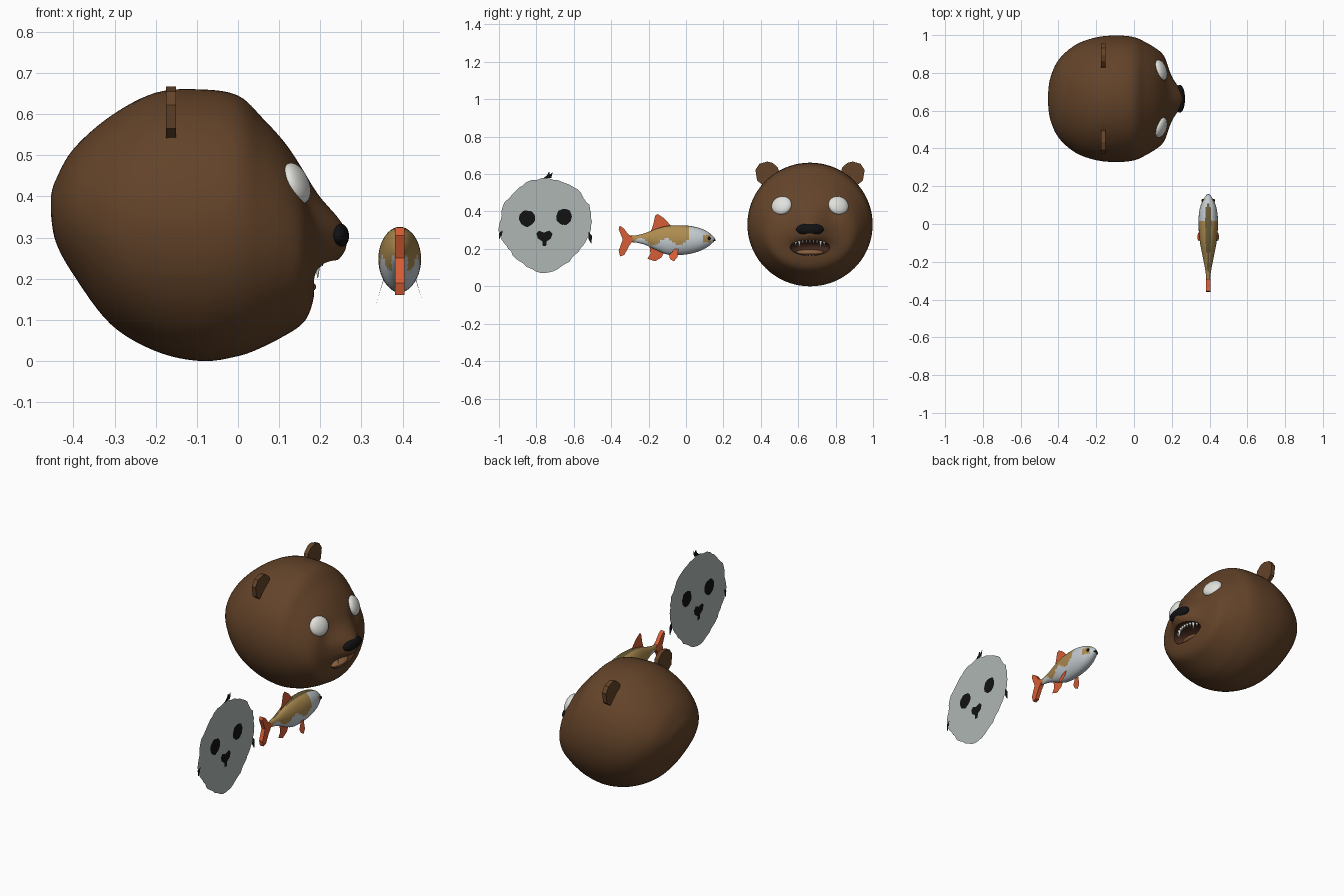
import bpy, bmesh, math, random
from mathutils import Matrix, Vector

if "Cube" in bpy.data.objects:
    bpy.data.objects.remove(bpy.data.objects["Cube"])

random.seed(4)


def mat(name, r, g, b):
    m = bpy.data.materials.new(name)
    m.diffuse_color = (r, g, b, 1)
    m.use_nodes = True
    m.node_tree.nodes["Principled BSDF"].inputs["Base Color"].default_value = m.diffuse_color
    return m


BROWN = mat("brown fur", .125, .056, .022)
MOUTH = mat("mouth brown", .06, .022, .012)
TONGUE = mat("tongue tan", .26, .12, .05)
BLACK = mat("black", .006, .006, .007)
WHITE = mat("white", .75, .75, .72)
GREY = mat("seal grey", .42, .47, .45)
SILVER = mat("fish silver", .55, .6, .63)
GOLD = mat("fish gold", .42, .26, .08)
OLIVE = mat("fish olive", .13, .10, .035)
RED = mat("fin red", .68, .11, .035)


def finish(name, bm, mats, smooth=True):
    me = bpy.data.meshes.new(name)
    bm.to_mesh(me)
    bm.free()
    for m in mats:
        me.materials.append(m)
    if smooth:
        me.shade_smooth()
        me.set_sharp_from_angle(angle=math.radians(40))
    ob = bpy.data.objects.new(name, me)
    bpy.context.collection.objects.link(ob)
    return ob


def spline(pts, n, closed=False):
    """Catmull-Rom points through tuples of any size."""
    out, k = [], len(pts)
    get = (lambda i: pts[i % k]) if closed else (lambda i: pts[min(max(i, 0), k - 1)])
    for i in range(k if closed else k - 1):
        for s in range(n):
            t = s / n
            out.append(tuple(.5 * (2 * b + (c - a) * t + (2 * a - 5 * b + 4 * c - d) * t * t
                                   + (3 * b - a - 3 * c + d) * t ** 3)
                             for a, b, c, d in zip(get(i - 1), get(i), get(i + 1), get(i + 2))))
    return out if closed else out + [pts[-1]]


def loft(sections, n, seg, place):
    """Elliptical rings from (along, bottom z, top z, half width)."""
    bm = bmesh.new()
    rings = []
    for t, zb, zt, hw in spline(sections, n):
        ring = []
        for j in range(seg):
            a = 2 * math.pi * j / seg
            ring.append(bm.verts.new(place(t, hw * math.cos(a),
                                           (zb + zt) / 2 + (zt - zb) / 2 * math.sin(a))))
        rings.append(ring)
    for r0, r1 in zip(rings, rings[1:]):
        for j in range(seg):
            k = (j + 1) % seg
            bm.faces.new((r0[j], r0[k], r1[k], r1[j]))
    bm.faces.new(rings[0])
    bm.faces.new(rings[-1])
    bmesh.ops.recalc_face_normals(bm, faces=bm.faces)
    return bm


def ellipsoid(name, loc, rad, mats, facing=None):
    bm = bmesh.new()
    rot = Vector(facing).to_track_quat('X', 'Z').to_matrix().to_4x4() if facing else Matrix()
    m = Matrix.Translation(loc) @ rot @ Matrix.Diagonal((*rad, 1))
    bmesh.ops.create_uvsphere(bm, u_segments=28, v_segments=18, radius=1, matrix=m)
    return finish(name, bm, mats)


def plate(name, rows, m, thick=0.0):
    """Flat panel from (x, y, z) outline, optionally thickened along x."""
    bm = bmesh.new()
    f = bm.faces.new([bm.verts.new(p) for p in rows])
    if thick:
        g = bmesh.ops.extrude_face_region(bm, geom=[f])
        bmesh.ops.translate(bm, vec=(thick, 0, 0),
                            verts=[v for v in g["geom"] if isinstance(v, bmesh.types.BMVert)])
        bmesh.ops.recalc_face_normals(bm, faces=bm.faces)
    return finish(name, bm, [m], False)


# ---------------- bear head, facing +x ----------------
CY = .663


def head_point(x, dy, z):
    if x > 0:
        # muzzle bulge with a steep underside, and shallow eye sockets
        d = z - .305
        fall = (d / .084) ** 2 if d > 0 else (d / .078) ** 4
        x += .075 * math.exp(-fall - (dy / .095) ** 2)
        x -= .012 * math.exp(-((abs(dy) - .12) / .05) ** 2 - ((z - .39) / .05) ** 2)
    return x, CY + dy, z


head = finish("bear_head", loft([
    (-.455, .36, .40, .03), (-.443, .29, .44, .11), (-.40, .21, .515, .205), (-.31, .09, .595, .285),
    (-.2, .024, .652, .325), (-.09, 0, .66, .335), (0, .012, .645, .326), (.06, .034, .59, .30),
    (.114, .062, .53, .268), (.15, .085, .475, .238), (.17, .11, .43, .20), (.183, .15, .37, .14),
    (.188, .2, .31, .07), (.189, .25, .27, .012)], 6, 80, head_point), [BROWN, MOUTH])

# open mouth
cutter = ellipsoid("mouth_cutter", (.2, CY, .207), (.085, .108, .044), [BROWN, MOUTH])
for p in cutter.data.polygons:
    p.material_index = 1
cutter.hide_render = True
mod = head.modifiers.new("mouth", 'BOOLEAN')
mod.operation, mod.solver, mod.object = 'DIFFERENCE', 'EXACT', cutter
bpy.context.view_layer.objects.active = head
bpy.ops.object.modifier_apply(modifier="mouth")
bpy.data.objects.remove(cutter)
head.data.set_sharp_from_angle(angle=math.radians(40))

ellipsoid("tongue", (.145, CY, .18), (.045, .078, .018), [TONGUE])
ellipsoid("nose", (.243, CY, .304), (.027, .074, .032), [BLACK])

# teeth: upper row with long fangs, lower row
bm = bmesh.new()
for i in range(-4, 5):
    dy = i * .019
    edge = .044 * math.sqrt(1 - (dy / .108) ** 2)
    fang = abs(i) == 3
    for up, size in ((1, .046 if fang else .024), (-1, .028 if fang else .014)):
        x = (.205 if up > 0 else .172) - 3.5 * dy * dy
        z = .207 + up * (edge - size / 2 + .004)
        m = Matrix.Translation((x, CY + dy, z))
        if up > 0:
            m = m @ Matrix.Rotation(math.pi, 4, 'X')
        bmesh.ops.create_cone(bm, cap_ends=True, segments=10, radius1=.0095, radius2=.001,
                              depth=size, matrix=m)
finish("teeth", bm, [WHITE])

# eyes and ears, mirrored across the head
for s, side in ((-1, "right"), (1, "left")):
    n = Vector((.85, .3 * s, .36)).normalized()
    c = Vector((.142, CY + .152 * s, .432))
    ellipsoid("eye_" + side, c, (.026, .056, .052), [WHITE], n)
    ellipsoid("pupil_" + side, c + n * .021 + Vector((.002, -.004 * s, -.014)),
              (.007, .017, .022), [BLACK], n)
    outline = [(-.175, CY + s * y, z) for y, z in (
        (.165, .61), (.172, .636), (.2, .66), (.228, .667), (.27, .655), (.292, .622),
        (.283, .565), (.25, .54), (.2, .54))]
    plate("ear_" + side, outline, BROWN, .024)

# ---------------- fish, nose toward +y ----------------
FX = .393
fish = finish("fish_body", loft([
    (-.31, .236, .27, .009), (-.27, .234, .272, .012), (-.22, .222, .284, .02), (-.15, .19, .31, .034),
    (-.09, .168, .324, .045), (0, .17, .325, .052), (.07, .187, .312, .047), (.115, .21, .292, .034),
    (.14, .23, .272, .02), (.155, .245, .256, .005)], 5, 40,
    lambda t, w, z: (FX + w, t, z)), [SILVER, GOLD, OLIVE])
for p in fish.data.polygons:
    x, y, z = p.center
    if p.normal.z > .88 and y > -.25:
        p.material_index = 2
    elif (y < .02 and z > .238 + .02 * math.sin(y * 45)) or (.095 < y < .13 and .235 < z < .275):
        p.material_index = 1

plate("tail_fin", [(FX - .011, y, z) for y, z in (
    (-.285, .262), (-.31, .28), (-.335, .312), (-.355, .324), (-.36, .305), (-.338, .25),
    (-.36, .19), (-.352, .16), (-.33, .167), (-.305, .215), (-.285, .243))], RED, .022)
plate("dorsal_fin", [(FX, y, z) for y, z in (
    (-.19, .288), (-.175, .33), (-.165, .378), (-.15, .386), (-.115, .362), (-.075, .318))], RED)
plate("anal_fin", [(FX, y, z) for y, z in (
    (-.115, .185), (-.13, .155), (-.165, .134), (-.205, .147), (-.19, .175), (-.195, .215))], RED)
for s in (-1, 1):
    plate("side_fin", [(FX + s * w, y, z) for w, y, z in (
        (.038, -.04, .205), (.052, -.045, .155), (.058, -.065, .134),
        (.055, -.085, .145), (.049, -.09, .165), (.038, -.06, .2))], RED)
    ellipsoid("fish_eye", (FX + s * .03, .124, .256), (.006, .009, .009), [BLACK])
ellipsoid("fish_mouth", (FX, .149, .246), (.013, .009, .005), [BLACK])

# ---------------- flat seal face ----------------
SX = .453
px = [(.02, .58), (-.06, .57), (-.14, .53), (-.215, .45), (-.24, .36), (-.245, .28), (-.2, .2),
      (-.12, .12), (0, .07), (.11, .118), (.19, .2), (.243, .29), (.246, .38), (.225, .45), (.15, .535)]
edge = [((y * k) - .752, .33 + (z - .33) * k) for y, z in spline(px, 5, True)
        for k in [random.uniform(.975, 1.015)]]
plate("seal_face", [(SX, y, z) for y, z in edge], GREY)


def blob(cy, cz, ry, rz):
    return [(cy + ry * k * math.cos(a), cz + rz * k * math.sin(a))
            for a in [math.tau * i / 24 for i in range(24)] for k in [random.uniform(.93, 1.04)]]


marks = {
    "seal_eye_a": blob(-.85, .362, .043, .044),
    "seal_eye_b": blob(-.652, .372, .043, .044),
    "seal_nose": [(-.8, .283), (-.785, .297), (-.76, .287), (-.73, .298), (-.714, .28), (-.722, .255),
                  (-.745, .24), (-.748, .215), (-.768, .217), (-.768, .24), (-.793, .257)],
    "hair_tuft": [(-.765, .575), (-.742, .595), (-.732, .615), (-.728, .597), (-.712, .612), (-.72, .58)],
    "whisker_a": [(-.985, .27), (-1.0, .285), (-.998, .245), (-.98, .3)],
    "whisker_b": [(-.52, .25), (-.505, .225), (-.503, .27), (-.52, .29)],
}
for name, pts in marks.items():
    for dx in (-.0015, .0015):
        plate(name, [(SX + dx, y, z) for y, z in pts], BLACK)
